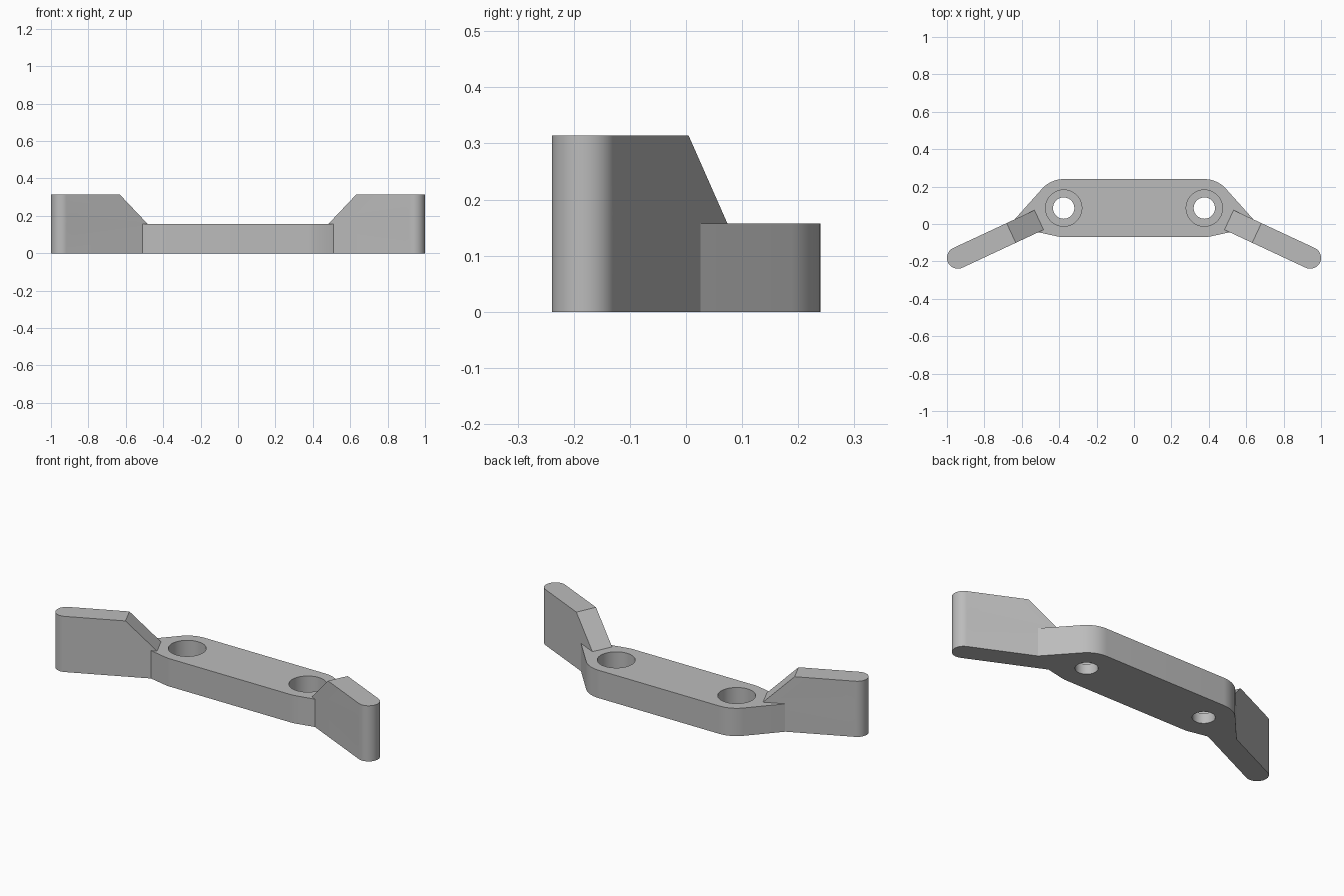
import bpy, bmesh, math
from math import cos, sin, radians
from mathutils import Vector, Matrix

if "Cube" in bpy.data.objects:
    bpy.data.objects.remove(bpy.data.objects["Cube"], do_unlink=True)

BODY_H, ARM_H = 0.157, 0.314
PIVOT = Vector((0.376, 0.085))       # screw hole centre
BODY_R, BORE_R, SCREW_R = 0.155, 0.097, 0.057
BORE_DEPTH = 0.1
ARM_R = 0.058                        # half thickness of an arm
TIP = Vector((0.942, -0.181, 0))     # centre of the rounded arm tip
ARM_LEN, SLOPE_START = 0.479, 0.315
EYE_AT, EYE_R = 0.045, 0.0535

grey = bpy.data.materials.new("plain grey")
grey.use_nodes = True
grey.diffuse_color = (0.5, 0.5, 0.5, 1)
grey.node_tree.nodes["Principled BSDF"].inputs["Base Color"].default_value = (0.5, 0.5, 0.5, 1)


def arc(cx, cy, r, start, end, steps):
    angles = [radians(start + (end - start) * i / steps) for i in range(steps + 1)]
    return [(cx + r * cos(a), cy + r * sin(a)) for a in angles]


def prism(outline, low, high):
    """Closed prism over a 2D outline, as a bmesh."""
    bm = bmesh.new()
    face = bm.faces.new([bm.verts.new((x, y, low)) for x, y in outline])
    top = bmesh.ops.extrude_face_region(bm, geom=[face])["geom"]
    verts = [v for v in top if isinstance(v, bmesh.types.BMVert)]
    bmesh.ops.translate(bm, verts=verts, vec=(0, 0, high - low))
    return bm


def make(name, bm, matrix=Matrix()):
    bm.transform(matrix)
    bmesh.ops.recalc_face_normals(bm, faces=bm.faces)
    mesh = bpy.data.meshes.new(name)
    bm.to_mesh(mesh)
    bm.free()
    mesh.materials.append(grey)
    obj = bpy.data.objects.new(name, mesh)
    bpy.context.collection.objects.link(obj)
    return obj


def activate(obj):
    bpy.ops.object.select_all(action='DESELECT')
    obj.select_set(True)
    bpy.context.view_layer.objects.active = obj


def cut(obj, cutter):
    activate(obj)
    mod = obj.modifiers.new("hole", 'BOOLEAN')
    mod.operation, mod.solver, mod.object = 'DIFFERENCE', 'EXACT', cutter
    bpy.ops.object.modifier_apply(modifier=mod.name)
    bpy.data.objects.remove(cutter, do_unlink=True)


def smooth(obj):
    activate(obj)
    bpy.ops.object.shade_smooth_by_angle(angle=radians(20))


# Central bar: rounded shoulders tapering into the arms
half = arc(*PIVOT, BODY_R, -90, -78, 3) + [(0.513, -0.044), (0.637, 0.026)]
half += arc(*PIVOT, BODY_R, 42, 90, 12)
bar = make("centre_bar", prism(half + [(-x, y) for x, y in reversed(half)], 0, BODY_H))

# Counterbored screw holes
for side in (1, -1):
    for radius, low in ((BORE_R, BODY_H - BORE_DEPTH), (SCREW_R, -0.1)):
        ring = arc(side * PIVOT.x, PIVOT.y, radius, 0, 360, 64)[:-1]
        cut(bar, make("screw_cutter", prism(ring, low, 0.3)))
smooth(bar)

# Swept arms, built along local +x from the rounded tip
sweep = Matrix.Translation(TIP) @ Matrix.Rotation(radians(155), 4, 'Z')
for name, side in (("left_arm", 1), ("right_arm", -1)):
    place = Matrix.Diagonal((side, 1, 1, 1)) @ sweep
    outline = arc(0, 0, ARM_R, 90, 270, 32) + [(ARM_LEN, -ARM_R), (ARM_LEN, ARM_R)]
    bm = prism(outline, 0, ARM_H)
    # Sloped shoulder down to the bar
    run, drop = ARM_LEN - SLOPE_START, ARM_H - BODY_H
    geom = bm.verts[:] + bm.edges[:] + bm.faces[:]
    sliced = bmesh.ops.bisect_plane(bm, geom=geom, plane_co=(SLOPE_START, 0, ARM_H),
                                    plane_no=(drop, 0, run), clear_outer=True)
    edges = [e for e in sliced["geom_cut"] if isinstance(e, bmesh.types.BMEdge)]
    bmesh.ops.holes_fill(bm, edges=edges)
    bmesh.ops.remove_doubles(bm, verts=bm.verts, dist=0.0001)
    arm = make(name, bm, place)

    # Cross hole with a flat-topped, self-supporting roof
    flat = EYE_R * (math.sqrt(2) - 1)
    eye = arc(0, 0, EYE_R, 135, 405, 48) + [(flat, EYE_R), (-flat, EYE_R)]
    stand = Matrix.Translation((EYE_AT, 0, BODY_H)) @ Matrix.Rotation(radians(90), 4, 'X')
    cut(arm, make("eye_cutter", prism(eye, -0.2, 0.2), place @ stand))
    smooth(arm)
